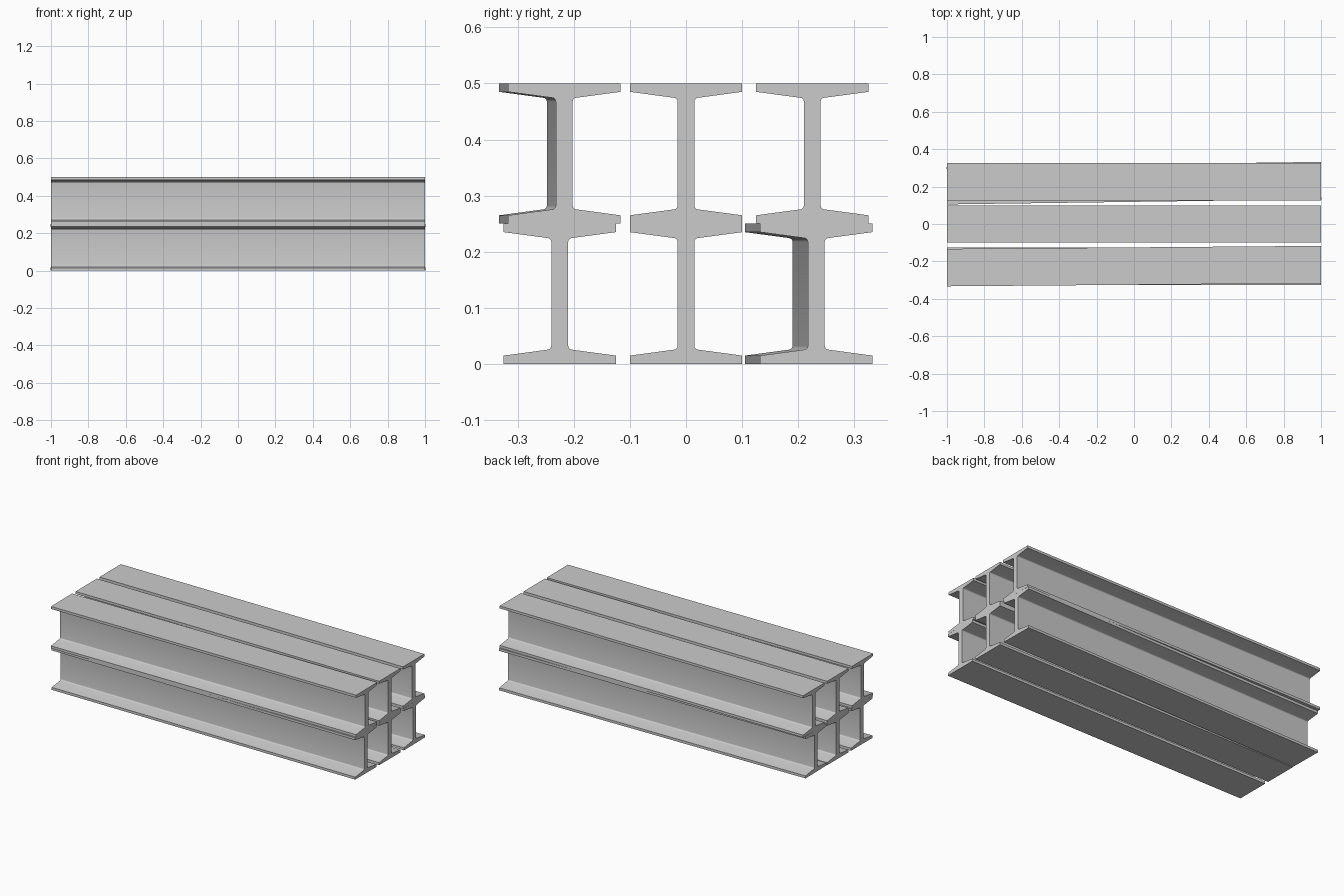
import bpy, math

if "Cube" in bpy.data.objects:
    bpy.data.objects.remove(bpy.data.objects["Cube"])

LENGTH, HEIGHT = 2.0, 0.25
HALF_FLANGE, HALF_WEB = 0.1, 0.015
EDGE, R = 0.015, 0.007   # flange edge thickness, fillet radius


def beam_profile():
    """Tapered-flange I section, mirrored from one quarter."""
    quarter = [(HALF_FLANGE, 0), (HALF_FLANGE, EDGE)]
    cy, cz = HALF_WEB + R, 0.0255 + R
    for i in range(5):                       # fillet from flange to web
        a = math.radians(-97 - 83 * i / 4)
        quarter.append((cy + R * math.cos(a), cz + R * math.sin(a)))
    right = quarter + [(y, HEIGHT - z) for y, z in reversed(quarter)]
    return right + [(-y, z) for y, z in reversed(right)]


def make_beam(name, y, z, yaw):
    prof = beam_profile()
    n = len(prof)
    verts = [(x, py, pz) for x in (-LENGTH / 2, LENGTH / 2) for py, pz in prof]
    faces = [tuple(reversed(range(n))), tuple(range(n, 2 * n))]
    faces += [(i, (i + 1) % n, n + (i + 1) % n, n + i) for i in range(n)]
    mesh = bpy.data.meshes.new(name)
    mesh.from_pydata(verts, [], faces)
    mesh.update()
    obj = bpy.data.objects.new(name, mesh)
    bpy.context.collection.objects.link(obj)
    obj.location = (0, y, z)
    obj.rotation_euler.z = yaw
    bpy.context.view_layer.objects.active = obj
    obj.select_set(True)
    bpy.ops.object.shade_smooth_by_angle(angle=math.radians(30))
    obj.select_set(False)


# Stack of six beams, two of them slightly askew
make_beam("lower_front_beam", -0.225, 0, 0)
make_beam("lower_middle_beam", 0, 0, 0)
make_beam("lower_back_beam", 0.2185, 0, 0.0137)
make_beam("upper_front_beam", -0.225, HEIGHT, 0.008)
make_beam("upper_middle_beam", 0, HEIGHT, 0)
make_beam("upper_back_beam", 0.225, HEIGHT, 0)
